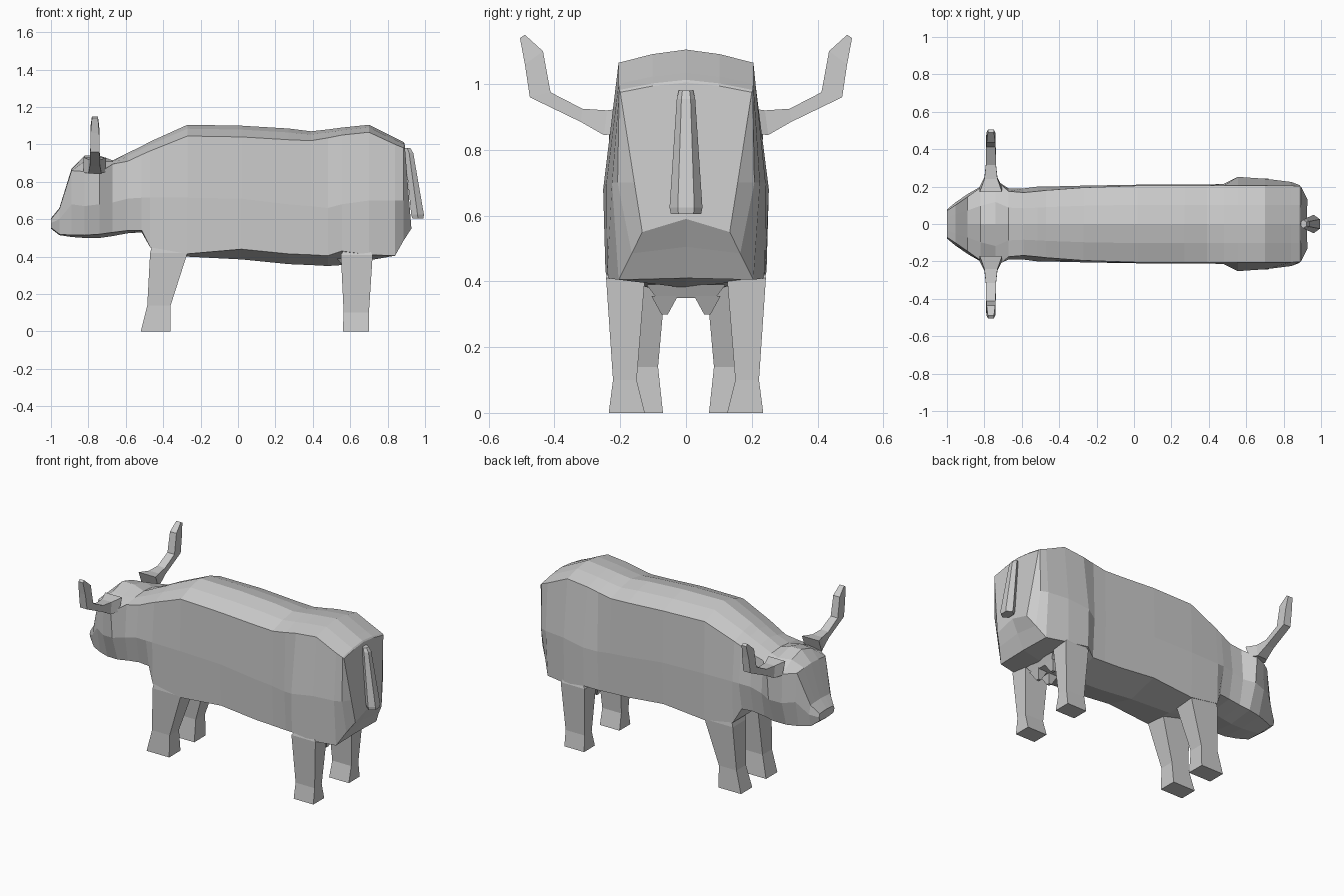
import bpy, bmesh, math


def loft(name, rings, mirror=False):
    """Skin a list of equal-length closed rings, cap both ends."""
    bm = bmesh.new()
    rows = [[bm.verts.new(p) for p in r] for r in rings]
    n = len(rows[0])
    for a, b in zip(rows, rows[1:]):
        for i in range(n):
            j = (i + 1) % n
            bm.faces.new((a[i], a[j], b[j], b[i]))
    bm.faces.new(rows[0])
    bm.faces.new(rows[-1])
    bmesh.ops.recalc_face_normals(bm, faces=bm.faces)
    me = bpy.data.meshes.new(name)
    bm.to_mesh(me)
    bm.free()
    ob = bpy.data.objects.new(name, me)
    bpy.context.collection.objects.link(ob)
    if mirror:
        m = ob.modifiers.new("mirror", 'MIRROR')
        m.use_axis = (False, True, False)
        m.use_mirror_merge = False
    return ob


def body_ring(x, top, ye, ze, ym, zm, yb, zb, bot, lean=0):
    """Symmetric cross-section: crown, shoulder edge, flank, belly edge, keel."""
    half = [(ye * .5, top - (top - ze) * .35), (ye, ze), (ym, zm), (yb, zb)]
    pts = [(0, top)] + half + [(0, bot)] + [(-y, z) for y, z in reversed(half)]
    return [(x - lean * (z - bot), y, z) for y, z in pts]


def box_ring(x0, x1, y0, y1, z):
    return [(x0, y0, z), (x1, y0, z), (x1, y1, z), (x0, y1, z)]


# Head sections: muzzle to nape
head = [
    (-1.00, .605, .07, .600, .078, .58, .07, .555, .55),
    (-.955, .66, .10, .655, .115, .60, .10, .52, .515),
    (-.89, .87, .145, .86, .16, .68, .13, .515, .505),
    (-.82, .94, .195, .855, .20, .67, .155, .515, .50),
    (-.74, .94, .235, .85, .22, .68, .165, .52, .50),
    (-.67, .915, .175, .895, .19, .69, .16, .53, .51),
]
# Trunk sections: neck to rump
trunk = [
    (-.59, .955, .168, .91, .19, .71, .16, .54, .525),
    (-.515, .99, .175, .945, .20, .715, .17, .54, .53),
    (-.47, 1.015, .18, .965, .20, .715, .195, .45, .45),
    (-.27, 1.105, .195, 1.045, .205, .715, .20, .415, .40),
    (.02, 1.10, .205, 1.04, .21, .71, .20, .44, .385),
    (.27, 1.085, .205, 1.025, .21, .68, .20, .415, .36),
    (.39, 1.07, .205, 1.02, .21, .67, .20, .41, .355),
    (.48, 1.08, .205, 1.035, .215, .66, .20, .405, .35),
    (.555, 1.09, .205, 1.05, .252, .68, .245, .43, .355),
    (.70, 1.105, .205, 1.065, .242, .70, .24, .41, .38),
    (.84, 1.035, .205, 1.00, .225, .70, .205, .405, .41),
    (.885, 1.013, .203, .982, .208, .70, .165, .485, .505),
    (.924, 1.005, .20, .975, .157, .70, .133, .55, .59, .08),
]
loft("body", [body_ring(*s) for s in head + trunk])

# Legs
loft("front_leg", [box_ring(*r) for r in [
    (-.52, -.36, .07, .185, 0),
    (-.485, -.36, .085, .18, .14),
    (-.47, -.27, .06, .197, .42),
    (-.46, -.28, .06, .192, .46)]], mirror=True)
loft("hind_leg", [box_ring(*r) for r in [
    (.56, .70, .125, .235, 0),
    (.565, .70, .15, .222, .10),
    (.55, .72, .125, .243, .41),
    (.57, .70, .12, .235, .44)]], mirror=True)

# Horns: lower/outer and upper/inner edge points in y, z, half thickness in x
horn = [(.20, .85, .17, .93, .06), (.25, .845, .24, .92, .035),
        (.32, .885, .315, .925, .027), (.475, .96, .412, .975, .025),
        (.49, 1.06, .435, 1.10, .023), (.505, 1.14, .49, 1.15, .016)]
loft("horn", [[(-.765 - w, a, b), (-.765 + w, a, b), (-.765 + w, c, d), (-.765 - w, c, d)]
              for a, b, c, d, w in horn], mirror=True)


# Tail: hexagonal with a flat back, widening downward
def tail_ring(cx, z, rx, ry):
    return [(cx + rx * math.cos(a) / .866, ry * math.sin(a), z)
            for a in (math.radians(30 + 60 * k) for k in range(6))]


loft("tail", [tail_ring(.905, .98, .016, .022), tail_ring(.915, .955, .022, .028),
              tail_ring(.96, .625, .034, .05), tail_ring(.962, .605, .03, .046)])

# Udder and teats
loft("udder", [box_ring(.53, .72, -.12, .12, .39), box_ring(.56, .70, -.09, .09, .35)])
for i, x in enumerate((.59, .67)):
    loft("teat_%d" % i, [box_ring(x - .035, x + .035, .025, .105, .355),
                         box_ring(x - .01, x + .01, .055, .075, .30)], mirror=True)
